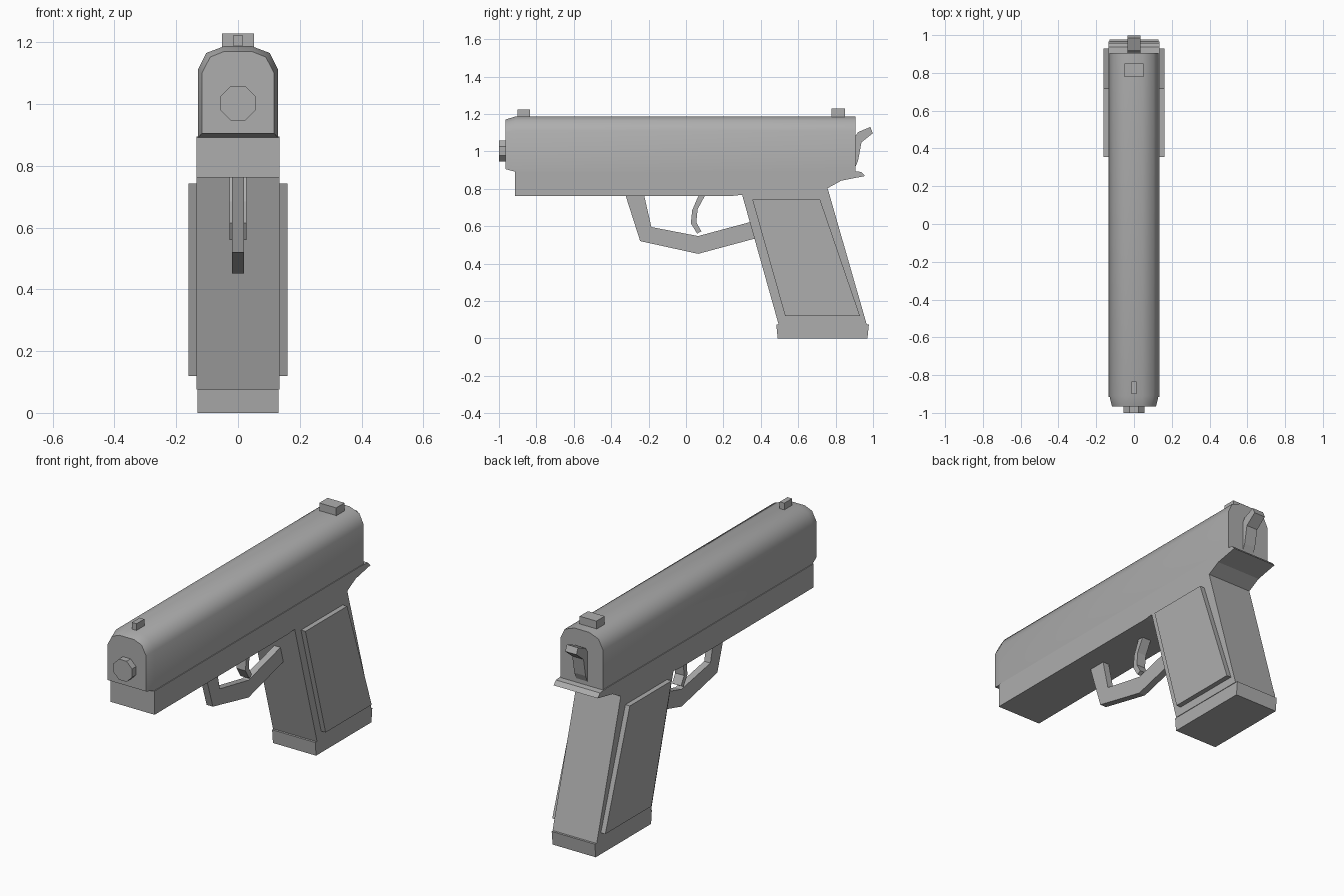
import bpy, bmesh, math

old = bpy.data.objects.get("Cube")
if old:
    bpy.data.objects.remove(old, do_unlink=True)

grey = bpy.data.materials.new("plain grey")
grey.use_nodes = True
colour = (0.42, 0.42, 0.42, 1)
grey.diffuse_color = colour
grey.node_tree.nodes["Principled BSDF"].inputs["Base Color"].default_value = colour


def loft(name, rings):
    """Skin a list of equal-length rings and cap both ends."""
    bm = bmesh.new()
    loops = [[bm.verts.new(p) for p in ring] for ring in rings]
    n = len(loops[0])
    for a, b in zip(loops, loops[1:]):
        for i in range(n):
            j = (i + 1) % n
            bm.faces.new((a[i], a[j], b[j], b[i]))
    bm.faces.new(loops[0])
    bm.faces.new(loops[-1])
    bmesh.ops.recalc_face_normals(bm, faces=bm.faces)
    mesh = bpy.data.meshes.new(name)
    bm.to_mesh(mesh)
    bm.free()
    mesh.materials.append(grey)
    obj = bpy.data.objects.new(name, mesh)
    bpy.context.collection.objects.link(obj)
    return obj


def side_part(name, profile, x0, x1):
    """Extrude a (y, z) profile across x."""
    return loft(name, [[(x, y, z) for y, z in profile] for x in (x0, x1)])


def box(name, half_width, y0, y1, z0, z1):
    return side_part(name, [(y0, z0), (y1, z0), (y1, z1), (y0, z1)], -half_width, half_width)


# Slide with rounded shoulders and a tapered nose
def slide_ring(y, half):
    return [(x, y, z) for x, z in half] + [(-x, y, z) for x, z in reversed(half)]


nose = [(0.117, 0.905), (0.117, 1.1), (0.09, 1.152), (0.045, 1.17)]
body = [(0.13, 0.89), (0.13, 1.11), (0.103, 1.165), (0.045, 1.187)]
slide = loft("slide", [slide_ring(-0.965, nose), slide_ring(-0.91, body), slide_ring(0.905, body)])
bpy.ops.object.select_all(action="DESELECT")
bpy.context.view_layer.objects.active = slide
slide.select_set(True)
bpy.ops.object.shade_smooth_by_angle(angle=math.radians(50))

# Frame, tail and grip in one outline
side_part("frame_and_grip", [
    (-0.915, 0.892), (-0.915, 0.762), (0.25, 0.762), (0.3, 0.768), (0.495, 0.075),
    (0.966, 0.075), (0.757, 0.803), (0.83, 0.843), (0.957, 0.868), (0.937, 0.89),
    (0.88, 0.895)], -0.134, 0.134)
side_part("grip_base", [(0.49, 0), (0.97, 0), (0.978, 0.075), (0.483, 0.075)], -0.131, 0.131)

# Raised grip panels
panel = [(0.355, 0.742), (0.717, 0.742), (0.93, 0.12), (0.53, 0.12)]
for side, sign in (("left", 1), ("right", -1)):
    side_part(side + "_grip_panel", panel, sign * 0.125, sign * 0.161)

# Guard and trigger
side_part("trigger_guard", [
    (-0.325, 0.77), (-0.245, 0.52), (0.065, 0.452), (0.4, 0.542), (0.4, 0.637),
    (0.065, 0.547), (-0.185, 0.595), (-0.225, 0.77)], -0.019, 0.019)
side_part("trigger", [
    (0.07, 0.77), (0.033, 0.685), (0.026, 0.615), (0.06, 0.56), (0.082, 0.573),
    (0.055, 0.62), (0.062, 0.69), (0.105, 0.77)], -0.027, 0.027)

# Hammer
side_part("hammer", [
    (0.89, 1.07), (0.908, 1.085), (0.92, 1.103), (0.985, 1.13), (0.999, 1.097),
    (0.938, 1.048), (0.92, 0.95), (0.903, 0.91), (0.89, 0.91)], -0.034, 0.034)

# Sights
box("front_sight", 0.014, -0.9, -0.833, 1.17, 1.224)
box("rear_sight", 0.051, 0.778, 0.85, 1.17, 1.229)

# Eight-sided barrel tip
r = 0.061
angles = [math.pi / 8 + i * math.pi / 4 for i in range(8)]
loft("barrel_tip", [[(r * math.cos(a), y, 1.002 + r * math.sin(a)) for a in angles]
                    for y in (-1, -0.95)])
